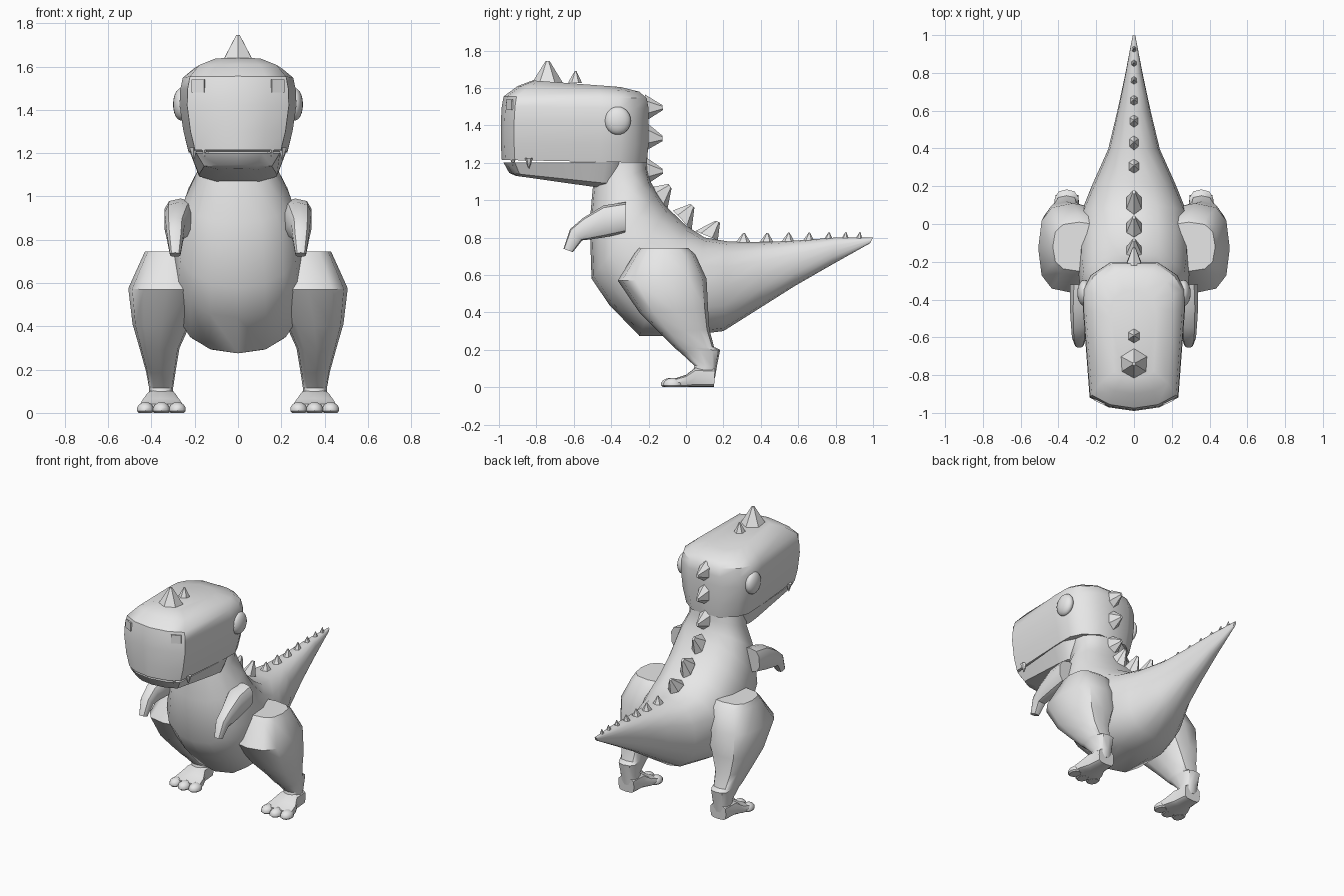
import bpy, bmesh, math
from mathutils import Vector, Matrix

if "Cube" in bpy.data.objects:
    bpy.data.objects.remove(bpy.data.objects["Cube"])

grey = bpy.data.materials.new("plain_grey")
grey.diffuse_color = (0.8, 0.8, 0.8, 1)
grey.use_nodes = True
grey.node_tree.nodes["Principled BSDF"].inputs["Base Color"].default_value = grey.diffuse_color


def finish(name, bm, mirror=False, smooth=40):
    """Turn a bmesh into an object, optionally mirrored over x."""
    bmesh.ops.recalc_face_normals(bm, faces=bm.faces)
    mesh = bpy.data.meshes.new(name)
    bm.to_mesh(mesh)
    bm.free()
    mesh.materials.append(grey)
    ob = bpy.data.objects.new(name, mesh)
    bpy.context.collection.objects.link(ob)
    if mirror:
        mod = ob.modifiers.new("mirror", 'MIRROR')
        mod.use_mirror_merge = False
    if smooth:
        bpy.ops.object.select_all(action='DESELECT')
        ob.select_set(True)
        bpy.context.view_layer.objects.active = ob
        bpy.ops.object.shade_smooth_by_angle(angle=math.radians(smooth))
    return ob


def rounded(n, p):
    """Superellipse outline in the -1..1 square."""
    out = []
    for i in range(n):
        t = 2 * math.pi * i / n
        s, c = math.sin(t), math.cos(t)
        out.append((math.copysign(abs(s) ** (2 / p), s),
                    math.copysign(abs(c) ** (2 / p), c)))
    return out


def add_loft(bm, sections, outline):
    """Each section: (ya, za, yb, zb, x0, x1), spanned by two points in side view."""
    rings = []
    for ya, za, yb, zb, x0, x1 in sections:
        ring = []
        for u, v in outline:
            ring.append(bm.verts.new(((x0 + x1) / 2 + u * (x1 - x0) / 2,
                                      (ya + yb) / 2 + v * (ya - yb) / 2,
                                      (za + zb) / 2 + v * (za - zb) / 2)))
        rings.append(ring)
    n = len(outline)
    for r, q in zip(rings, rings[1:]):
        for i in range(n):
            bm.faces.new((r[i], r[(i + 1) % n], q[(i + 1) % n], q[i]))
    bm.faces.new(rings[0])
    bm.faces.new(rings[-1])


def loft(name, sections, outline, **kw):
    bm = bmesh.new()
    add_loft(bm, sections, outline)
    return finish(name, bm, **kw)


def add_ball(bm, centre, scale, seg=16, floor=None):
    m = Matrix.Translation(centre) @ Matrix.Diagonal((*scale, 1))
    res = bmesh.ops.create_uvsphere(bm, u_segments=seg, v_segments=seg // 2 + 2,
                                    radius=1, matrix=m)
    if floor is not None:
        for v in res["verts"]:
            v.co.z = max(v.co.z, floor)


def add_spike(bm, p, q, tip, width, blunt=0.12):
    """Six-sided spike whose base runs from p to q in side view (y, z)."""
    p, q, tip = (Vector((0, *a)) for a in (p, q, tip))
    mid, half = (p + q) / 2, (q - p) / 2
    low, high = [], []
    for i in range(6):
        t = math.pi * i / 3
        off = half * math.cos(t) + Vector((width * math.sin(t), 0, 0))
        low.append(bm.verts.new(mid + off))
        high.append(bm.verts.new(tip + off * blunt))
    for i in range(6):
        j = (i + 1) % 6
        bm.faces.new((low[i], low[j], high[j], high[i]))
    bm.faces.new(low)
    bm.faces.new(high)


# Body, tail and neck: back point, belly point, half width
spine = [(1.0, .80, .985, .77, .008), (.8, .80, .78, .655, .047),
         (.6, .785, .58, .54, .09), (.4, .775, .39, .42, .137),
         (.22, .78, .2, .30, .22), (.1, .80, 0, .275, .285),
         (0, .865, -.25, .275, .30), (-.1, .96, -.41, .44, .295),
         (-.155, 1.04, -.505, .58, .285), (-.19, 1.1, -.515, .88, .245),
         (-.205, 1.17, -.5, 1.05, .19), (-.21, 1.32, -.48, 1.22, .18)]
loft("body_and_tail", [s[:4] + (-s[4], s[4]) for s in spine], rounded(16, 2.3))

# Upper head: front point, rear point, half width, stacked upward
half = [(0, 1), (.5, .95), (.87, .82), (1, -.35), (1, -.62), (.85, -.82), (.45, -1)]
head_outline = half + [(0, -1)] + [(-u, v) for u, v in half[:0:-1]]
head = [(-.985, 1.215, -.21, 1.20, .228), (-.99, 1.30, -.20, 1.30, .252),
        (-.99, 1.42, -.20, 1.42, .27), (-.985, 1.50, -.20, 1.49, .267),
        (-.975, 1.555, -.21, 1.545, .255), (-.90, 1.61, -.25, 1.58, .205),
        (-.82, 1.64, -.35, 1.605, .12)]
loft("head", [s[:4] + (-s[4], s[4]) for s in head], head_outline)

# Lower jaw, separated from the lip by a thin mouth line
jaw = [(-.975, 1.20, -.3, 1.205, .222), (-.945, 1.145, -.33, 1.08, .18),
       (-.91, 1.13, -.38, 1.055, .10)]
loft("jaw", [s[:4] + (-s[4], s[4]) for s in jaw], head_outline)

# Teeth
bm = bmesh.new()
for x, y, tip, r in ((.155, -.925, 1.185, .017), (.205, -.84, 1.17, .022)):
    bmesh.ops.create_cone(bm, cap_ends=True, segments=6, radius1=.002, radius2=r,
                          depth=1.225 - tip,
                          matrix=Matrix.Translation((x, y, (1.225 + tip) / 2)))
finish("teeth", bm, mirror=True, smooth=0)

# Eyes
bm = bmesh.new()
add_ball(bm, (.262, -.365, 1.425), (.038, .07, .075), 20)
finish("eyes", bm, mirror=True)

# Nostril plates
bm = bmesh.new()
bmesh.ops.create_cube(bm, size=1, matrix=Matrix.Translation((.183, -.942, 1.51))
                      @ Matrix.Rotation(math.radians(25), 4, 'Z')
                      @ Matrix.Diagonal((.064, .009, .058, 1)))
finish("nostrils", bm, mirror=True, smooth=0)

# Horns on the snout
bm = bmesh.new()
add_spike(bm, (-.825, 1.625), (-.66, 1.63), (-.74, 1.745), .08)
add_spike(bm, (-.63, 1.63), (-.555, 1.625), (-.59, 1.69), .035)
finish("horns", bm, smooth=0)

# Spikes down the back
bm = bmesh.new()
for p, q, tip in (((-.22, 1.565), (-.205, 1.43), (-.125, 1.495)),
                  ((-.205, 1.41), (-.205, 1.27), (-.125, 1.33)),
                  ((-.215, 1.23), (-.2, 1.09), (-.125, 1.155)),
                  ((-.18, 1.07), (-.10, .95), (-.085, 1.075)),
                  ((-.07, .945), (.03, .84), (.035, .97)),
                  ((.05, .835), (.17, .785), (.17, .885))):
    add_spike(bm, p, q, tip, .046, .2)
finish("back_spikes", bm, smooth=0)

# Spikes along the tail, shrinking to the tip
bm = bmesh.new()
for i, y in enumerate((.305, .43, .545, .655, .76, .85, .925)):
    r, z = .042 - .004 * i, .771 + .004 * i
    add_spike(bm, (y - r, z), (y + r, z), (y + .005, z + .053 - .003 * i), r * .75)
finish("tail_spikes", bm, smooth=0)

# Arms: upper edge, lower edge, inner and outer x
arm = [(-.32, .99, -.325, .825, .19, .342), (-.44, .972, -.43, .802, .215, .342),
       (-.55, .905, -.51, .79, .245, .335), (-.62, .845, -.555, .785, .25, .33),
       (-.655, .74, -.605, .722, .265, .315)]
loft("arms", arm, rounded(10, 2.8), mirror=True)

# Legs: front edge, rear edge, inner and outer x
leg = [(-.25, .745, .01, .745, .15, .43), (-.275, .715, .05, .71, .14, .445),
       (-.365, .57, .11, .58, .14, .507), (-.25, .40, .118, .42, .22, .487),
       (-.14, .29, .125, .31, .27, .455), (-.055, .205, .15, .215, .285, .43),
       (-.03, .185, .183, .20, .288, .425), (.045, .115, .165, .11, .30, .41),
       (.03, .05, .155, .05, .295, .415)]
loft("legs", leg, rounded(12, 2.8), mirror=True)

# Feet with three toes
bm = bmesh.new()
add_loft(bm, [(.155, .10, .15, 0, .295, .415), (.05, .105, .05, 0, .285, .425),
              (0, .066, 0, 0, .26, .45), (-.075, .042, -.075, 0, .245, .462)],
         rounded(12, 4))
for x, y in ((.28, -.07), (.354, -.082), (.428, -.07)):
    add_ball(bm, (x, y, .016), (.041, .052, .034), 10, 0)
finish("feet", bm, mirror=True)
